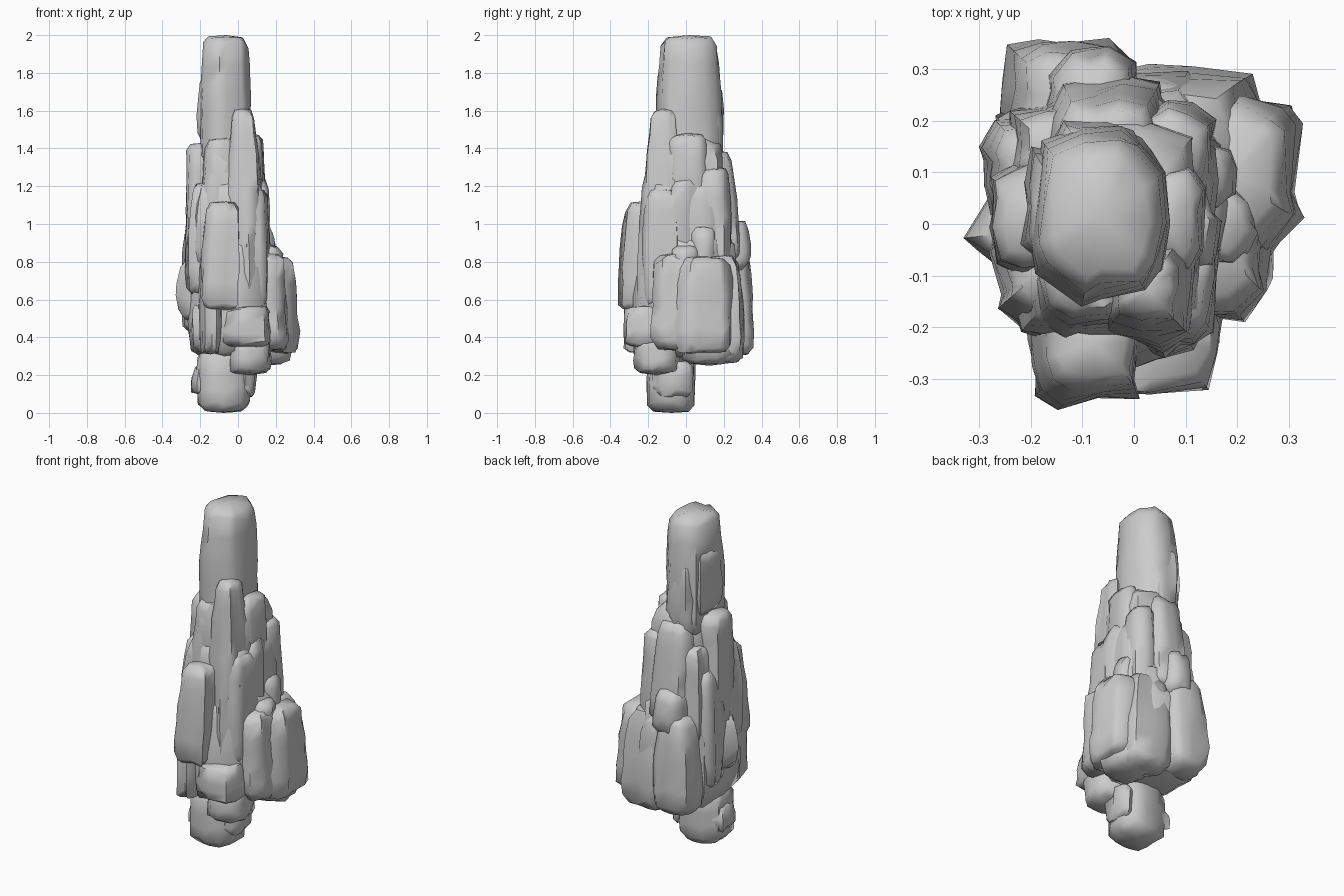
import bpy, bmesh, math, random

if "Cube" in bpy.data.objects:
    bpy.data.objects.remove(bpy.data.objects["Cube"])

random.seed(5)
SIDES = 13


def rock(name, x, y, z, top=0.8, bottom=0.9, lean=(0, 0), rough=0.085):
    """Weathered, fluted stone filling the given x, y and z ranges.
    top / bottom scale the ends, lean moves the top (in half widths)."""
    height = z[1] - z[0]
    rim = min(0.14, 0.04 / height)
    count = max(3, round(height / 0.11))
    levels = [0, rim] + [rim + (1 - 2 * rim) * i / count for i in range(1, count)] + [1 - rim, 1]
    # vertical flutes shared by all rings, drifting slowly with height
    flute = [random.uniform(1 - 2 * rough, 1 + rough) for _ in range(SIDES)]
    turn = [random.uniform(-0.17, 0.17) for _ in range(SIDES)]
    spin = random.uniform(0, 1)
    pts = []
    for t in levels:
        s = 1.0
        if t < 0.3:
            s = bottom + (1 - bottom) * math.sin(t / 0.3 * math.pi / 2)
        elif t > 0.5:
            s = 1 - (1 - top) * ((t - 0.5) / 0.5) ** 1.3
        if t in (0, 1):
            s *= 0.8
        step = random.uniform(1 - rough * 0.5, 1)
        for k in range(SIDES):
            flute[k] = min(1 + rough, max(1 - 2 * rough, flute[k] + random.uniform(-rough, rough)))
            a = 2 * math.pi * k / SIDES + turn[k] + spin
            c, d = math.cos(a), math.sin(a)
            r = (abs(c) ** 3.6 + abs(d) ** 3.6) ** (-1 / 3.6)
            r *= s * step * flute[k]
            zz = t + random.uniform(-0.012, 0.012) / height * (0.6 if t in (0, 1) else 1.8)
            pts.append([r * c + lean[0] * t, r * d + lean[1] * t, zz])
    # slightly domed end caps
    for t in (0, 1):
        pts.append([lean[0] * t, lean[1] * t, t + (t - 0.5) * 0.025 / height])
    # fit the stone exactly to its ranges
    for axis, (lo, hi) in enumerate((x, y, z)):
        vals = [p[axis] for p in pts]
        a, b = min(vals), max(vals)
        for p in pts:
            p[axis] = lo + (p[axis] - a) / (b - a) * (hi - lo)

    bm = bmesh.new()
    v = [bm.verts.new(p) for p in pts]
    n = len(levels)
    for i in range(n - 1):
        for k in range(SIDES):
            j = (k + 1) % SIDES
            bm.faces.new((v[i * SIDES + k], v[i * SIDES + j],
                          v[(i + 1) * SIDES + j], v[(i + 1) * SIDES + k]))
    for k in range(SIDES):
        j = (k + 1) % SIDES
        bm.faces.new((v[j], v[k], v[-2]))
        bm.faces.new((v[(n - 1) * SIDES + k], v[(n - 1) * SIDES + j], v[-1]))
    bmesh.ops.recalc_face_normals(bm, faces=bm.faces)
    mesh = bpy.data.meshes.new(name)
    bm.to_mesh(mesh)
    bm.free()
    ob = bpy.data.objects.new(name, mesh)
    bpy.context.collection.objects.link(ob)
    bpy.ops.object.select_all(action='DESELECT')
    ob.select_set(True)
    bpy.context.view_layer.objects.active = ob
    bpy.ops.object.shade_smooth_by_angle(angle=math.radians(60))
    return ob


# Central spire: summit, core and foot
rock("summit", (-0.20, 0.07), (-0.16, 0.19), (1.3, 2.0), 0.85, 1.0, rough=0.05)
rock("summit_left_flake", (-0.22, -0.06), (-0.08, 0.15), (1.42, 1.80), 0.85)
rock("summit_back_flake", (-0.19, 0.03), (0.0, 0.20), (1.30, 1.74), 0.8)
rock("upper_core", (-0.21, 0.13), (-0.20, 0.21), (1.1, 1.46), 0.85, 1.0, rough=0.05)
rock("mid_core", (-0.26, 0.17), (-0.25, 0.26), (0.75, 1.25), 0.82, 1.0, rough=0.05)
rock("lower_core", (-0.27, 0.21), (-0.28, 0.30), (0.29, 0.95), 0.86, 0.85, rough=0.05)
rock("foot", (-0.22, 0.07), (-0.21, 0.05), (0.0, 0.34), 1.0, 0.92, rough=0.04)
rock("foot_left_chip", (-0.25, -0.08), (-0.16, 0.03), (0.09, 0.26), 0.7)
rock("foot_right_chip", (-0.04, 0.10), (-0.18, 0.04), (0.08, 0.28), 1.0)

# Front slabs
rock("front_right_pillar", (-0.07, 0.15), (-0.26, 0.0), (0.56, 1.61), 0.5, 1.0, (-0.2, 0.05))
rock("front_left_pillar", (-0.20, 0.0), (-0.22, 0.0), (0.9, 1.46), 0.8, 1.0, (0.1, 0.2))
rock("front_slab", (-0.21, 0.02), (-0.36, -0.12), (0.54, 1.12), 0.75, 0.95, (0.15, 0.15))
rock("front_hanging_slab", (-0.21, -0.08), (-0.33, -0.08), (0.31, 0.80), 0.75, 0.95)
rock("front_upper_block", (-0.08, 0.18), (-0.33, -0.08), (0.34, 0.57), 0.95, 0.95)
rock("front_lower_block", (-0.06, 0.18), (-0.28, -0.02), (0.20, 0.42), 1.0, 0.9)
rock("front_right_sliver", (0.0, 0.17), (-0.25, -0.02), (0.56, 1.19), 0.8, 1.0)

# Left slabs
rock("left_pillar", (-0.28, -0.08), (-0.10, 0.13), (0.75, 1.43), 0.9, 0.95)
rock("left_front_slab", (-0.28, -0.08), (-0.20, 0.02), (0.62, 1.22), 0.75, 0.95, (0.1, 0.1))
rock("left_bulge", (-0.33, -0.10), (-0.12, 0.09), (0.48, 0.81), 0.8, 0.8)
rock("left_back_slab", (-0.30, -0.06), (0.0, 0.21), (0.42, 1.12), 0.75, 0.9)
rock("left_low_block", (-0.25, -0.06), (-0.21, 0.12), (0.32, 0.60), 0.95, 0.85)

# Right blocks and columns
rock("right_boulder", (0.08, 0.33), (-0.10, 0.25), (0.31, 0.83), 0.82, 0.93, (-0.25, 0.0))
rock("right_front_boulder", (0.06, 0.27), (-0.19, 0.10), (0.33, 0.85), 0.85, 0.93, (-0.2, 0.05))
rock("right_under_block", (0.0, 0.29), (-0.04, 0.28), (0.25, 0.52), 0.95, 0.85)
rock("right_step", (0.06, 0.24), (-0.08, 0.08), (0.70, 0.89), 0.9)
rock("right_column", (0.04, 0.20), (0.02, 0.17), (0.70, 0.99), 0.9)
rock("right_slab", (0.0, 0.17), (-0.10, 0.12), (0.75, 1.24), 0.9)
rock("right_high_slab", (-0.02, 0.14), (-0.10, 0.12), (1.08, 1.48), 0.9)

# Back slabs
rock("back_left_slab", (-0.26, 0.0), (0.12, 0.36), (0.30, 0.88), 0.8, 0.9, (0.1, -0.1))
rock("back_shard", (-0.18, 0.01), (0.14, 0.345), (0.75, 1.02), 0.85)
rock("back_right_boulder", (-0.06, 0.26), (0.08, 0.31), (0.26, 0.84), 0.75, 0.9, (-0.15, -0.1))
rock("back_pillar", (-0.18, 0.07), (0.05, 0.29), (0.80, 1.39), 0.75, 1.0, (0, -0.25))
rock("back_right_pillar", (-0.02, 0.16), (0.03, 0.24), (0.70, 1.30), 0.8, 1.0)
rock("back_left_pillar", (-0.25, -0.06), (0.04, 0.25), (0.70, 1.26), 0.75, 1.0)
